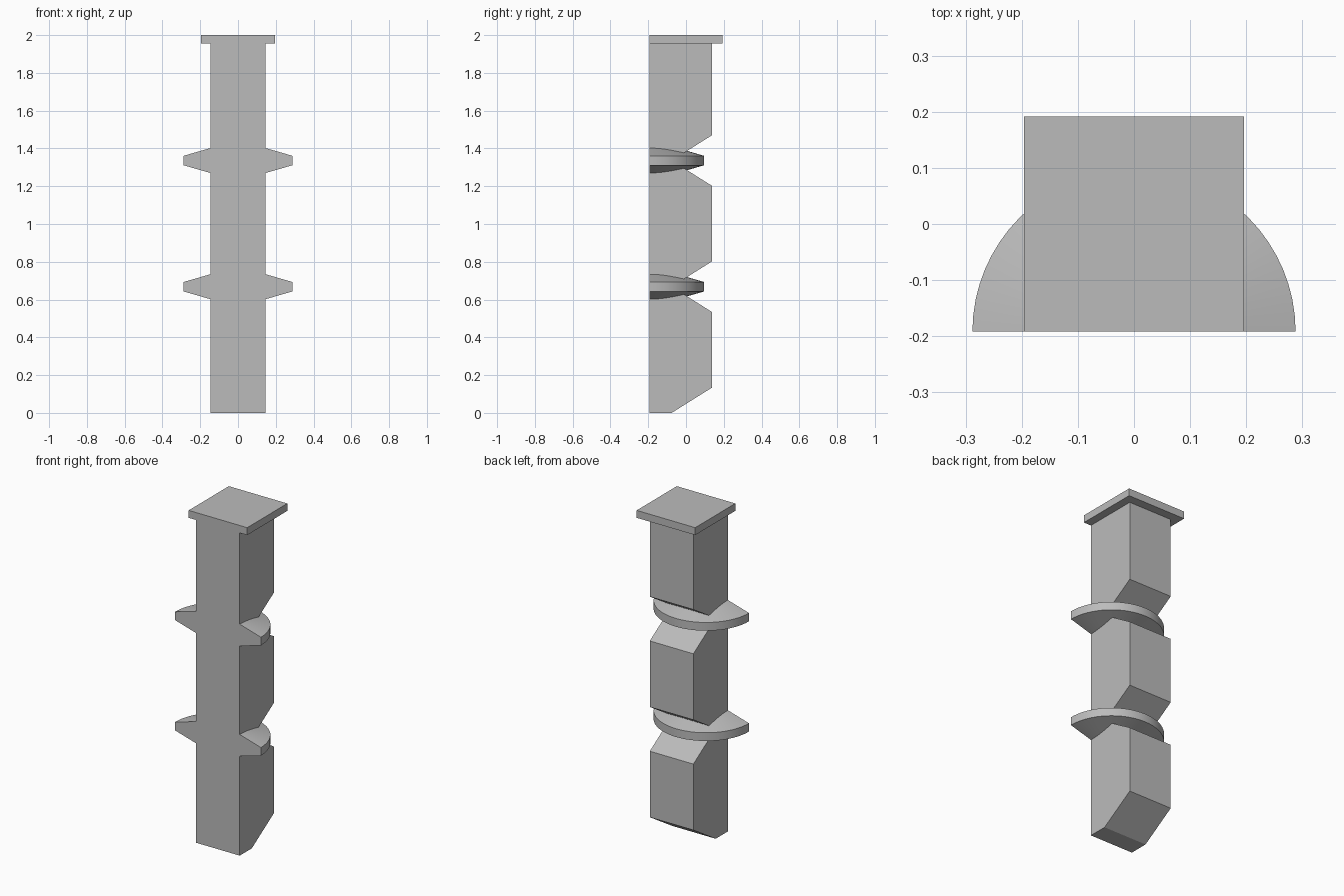
import bpy, bmesh, math
from mathutils import Vector

cube = bpy.data.objects.get("Cube")
if cube:
    bpy.data.objects.remove(cube, do_unlink=True)

FRONT, BACK = -0.192, 0.138      # depth of the post
HALF = 0.146                     # half width of the post
PITCH = 0.668                    # spacing of notches and collars
CAP_Z = 1.955

grey = bpy.data.materials.new("grey")
grey.use_nodes = True
grey.diffuse_color = (0.5, 0.5, 0.5, 1)
grey.node_tree.nodes["Principled BSDF"].inputs["Base Color"].default_value = (0.5, 0.5, 0.5, 1)


def finish(name, bm):
    bmesh.ops.recalc_face_normals(bm, faces=bm.faces)
    mesh = bpy.data.meshes.new(name)
    bm.to_mesh(mesh)
    bm.free()
    mesh.materials.append(grey)
    obj = bpy.data.objects.new(name, mesh)
    bpy.context.collection.objects.link(obj)
    return obj


# Post: side profile with V notches in the back, extruded across its width
notch_y, notch_h = -0.076, 0.134
profile = [(FRONT, 0), (notch_y, 0), (BACK, notch_h)]
for i in (1, 2):
    z = i * PITCH
    profile += [(BACK, z - notch_h), (notch_y, z), (BACK, z + notch_h)]
profile += [(BACK, CAP_Z), (FRONT, CAP_Z)]
bm = bmesh.new()
face = bm.faces.new([bm.verts.new((-HALF, y, z)) for y, z in profile])
ext = bmesh.ops.extrude_face_region(bm, geom=[face])
bmesh.ops.translate(bm, vec=(2 * HALF, 0, 0),
                    verts=[v for v in ext["geom"] if isinstance(v, bmesh.types.BMVert)])
finish("post", bm)

# Cap: thin square slab
bm = bmesh.new()
bmesh.ops.create_cube(bm, size=1)
bmesh.ops.scale(bm, vec=(0.392, 0.384, 2 - CAP_Z), verts=bm.verts)
bmesh.ops.translate(bm, vec=(0, 0, (2 + CAP_Z) / 2), verts=bm.verts)
finish("cap", bm)


# Collars: tapered half rings swept around the back of the post
def collar(name, z):
    radius, inner_h, rim_h = 0.288, 0.066, 0.025
    section = [(HALF, -inner_h), (radius, -rim_h), (radius, rim_h), (HALF, inner_h)]
    bm = bmesh.new()
    start = bm.faces.new([bm.verts.new((x, FRONT, z + h)) for x, h in section])
    geom = [start] + list(start.edges) + list(start.verts)
    bmesh.ops.spin(bm, geom=list(start.edges) + list(start.verts), cent=Vector((0, FRONT, z)),
                   axis=(0, 0, 1), angle=math.pi, steps=32)
    # close the far end
    bmesh.ops.holes_fill(bm, edges=[e for e in bm.edges if e.is_boundary], sides=4)
    obj = finish(name, bm)
    bpy.ops.object.select_all(action="DESELECT")
    obj.select_set(True)
    bpy.context.view_layer.objects.active = obj
    bpy.ops.object.shade_smooth_by_angle(angle=math.radians(30))


collar("lower_collar", PITCH)
collar("upper_collar", 2 * PITCH)
